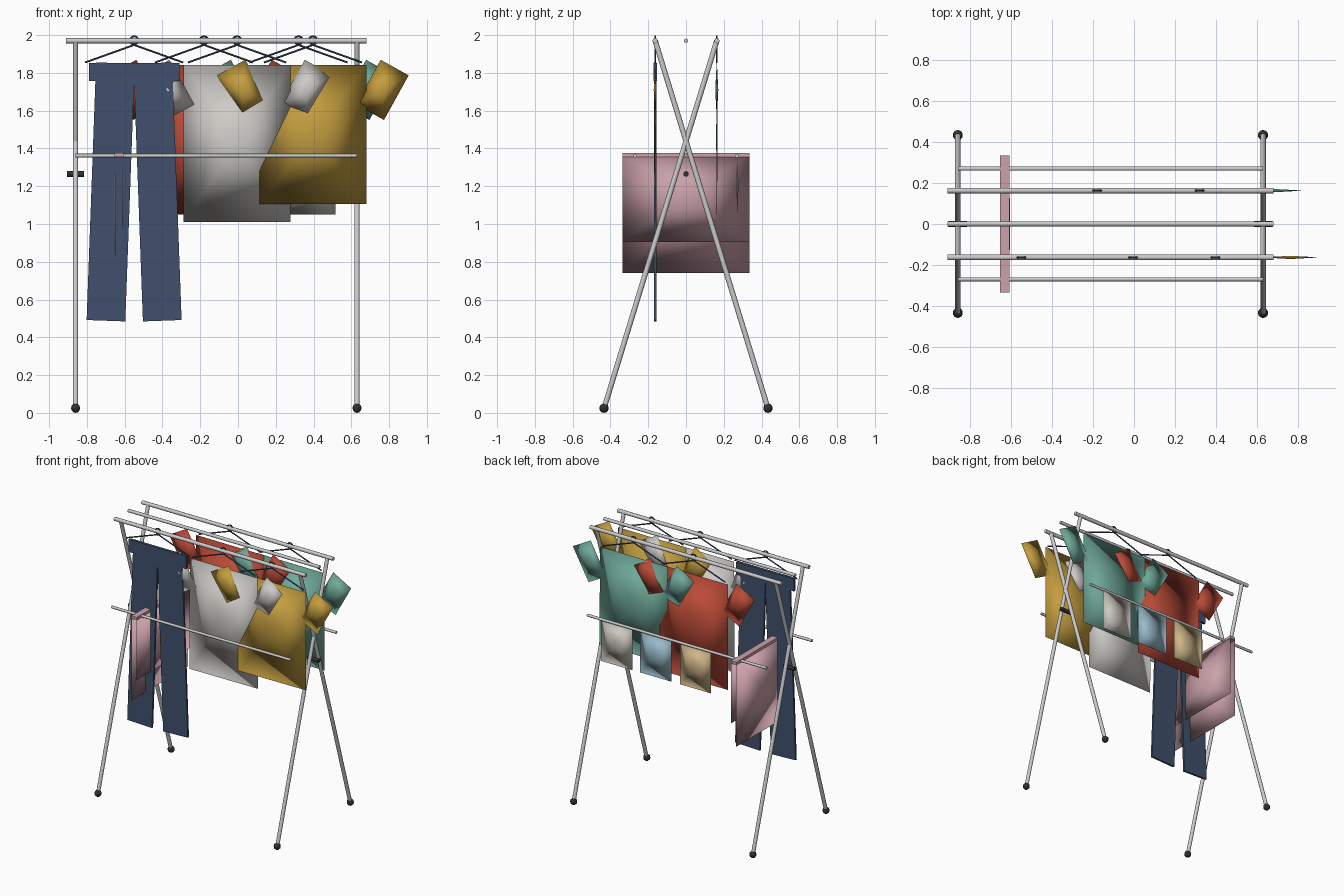
import bpy, bmesh, math
from mathutils import Vector, Matrix

if "Cube" in bpy.data.objects:
    bpy.data.objects.remove(bpy.data.objects["Cube"])

COLORS = {
    "navy": (0.05, 0.08, 0.15), "black": (0.03, 0.03, 0.03), "mustard": (0.55, 0.34, 0.05),
    "red": (0.50, 0.07, 0.04), "green": (0.16, 0.40, 0.32), "pink": (0.60, 0.36, 0.40),
    "pale": (0.62, 0.60, 0.57), "cream": (0.62, 0.58, 0.52), "blue": (0.32, 0.50, 0.60),
    "tan": (0.62, 0.47, 0.25),
}
mats = {}
for key, rgb in COLORS.items():
    mats[key] = bpy.data.materials.new(key)
    mats[key].diffuse_color = (*rgb, 1)


def finish(bm, name, color=None, smooth=None):
    bmesh.ops.recalc_face_normals(bm, faces=bm.faces)
    me = bpy.data.meshes.new(name)
    bm.to_mesh(me)
    bm.free()
    ob = bpy.data.objects.new(name, me)
    bpy.context.collection.objects.link(ob)
    if color:
        me.materials.append(mats[color])
    if smooth == "all":
        me.shade_smooth()
    elif smooth == "angle":
        bpy.ops.object.select_all(action='DESELECT')
        ob.select_set(True)
        bpy.context.view_layer.objects.active = ob
        bpy.ops.object.shade_smooth_by_angle(angle=math.radians(50))
    return ob


def tube(name, a, b, r, color=None, sides=10):
    a, b = Vector(a), Vector(b)
    bm = bmesh.new()
    m = Matrix.Translation((a + b) / 2) @ (b - a).to_track_quat('Z', 'Y').to_matrix().to_4x4()
    bmesh.ops.create_cone(bm, cap_ends=True, segments=sides, radius1=r, radius2=r,
                          depth=(b - a).length, matrix=m)
    return finish(bm, name, color, "angle")


def box(name, center, size, color, tilt=0):
    bm = bmesh.new()
    m = Matrix.Translation(center) @ Matrix.Rotation(tilt, 4, 'Y') @ Matrix.Diagonal((*size, 1))
    bmesh.ops.create_cube(bm, size=1, matrix=m)
    return finish(bm, name, color)


def cloth(name, center, w, h, puff, color, tilt=0, turn=0, twist=0):
    """Thin padded panel: four sharp corners around a front and a back peak."""
    bm = bmesh.new()
    rim = [bm.verts.new((sx * w / 2, -twist * sx * sz, sz * h / 2))
           for sx, sz in ((-1, -1), (1, -1), (1, 1), (-1, 1))]
    for y in (-puff, puff):
        peak = bm.verts.new((0, y, 0))
        for i in range(4):
            bm.faces.new((rim[i], rim[(i + 1) % 4], peak))
    bm.transform(Matrix.Translation(center) @ Matrix.Rotation(turn, 4, 'Z')
                 @ Matrix.Rotation(tilt, 4, 'Y'))
    return finish(bm, name, color, "all")


def hanger(name, x, y):
    # Ring over the rail and two sloping arms
    bpy.ops.mesh.primitive_torus_add(major_segments=12, minor_segments=6, major_radius=0.022,
                                     minor_radius=0.005, location=(x, y, 1.972),
                                     rotation=(math.pi / 2, 0, 0))
    ring = bpy.context.object
    ring.name = name + "_hook"
    ring.data.materials.append(mats["navy"])
    for s, side in ((-1, "left"), (1, "right")):
        tube(f"{name}_{side}_arm", (x, y, 1.948), (x + s * 0.26, y, 1.855), 0.005, "navy", 6)


def shirt(name, x, y, bottom, color):
    hanger(name + "_hanger", x, y)
    top = 1.843
    cloth(name + "_body", (x, y, (top + bottom) / 2), 0.566, top - bottom, 0.003, color, twist=0.002)
    for s, side in ((-1, "left"), (1, "right")):
        cloth(f"{name}_{side}_sleeve", (x + s * 0.367, y, 1.71), 0.17, 0.27, 0.008, color,
              tilt=s * math.radians(29))


# Crossed end legs, feet and pivots
for x, end in ((-0.86, "left"), (0.63, "right")):
    for s, side in ((-1, "front"), (1, "back")):
        tube(f"{end}_{side}_leg", (x, s * 0.432, 0.03), (x, -s * 0.163, 1.97), 0.014)
        bm = bmesh.new()
        bmesh.ops.create_uvsphere(bm, u_segments=10, v_segments=6, radius=0.025,
                                  matrix=Matrix.Translation((x, s * 0.434, 0.025)))
        finish(bm, f"{end}_{side}_foot", "black", "all")
    tube(f"{end}_pivot", (x - 0.045, 0, 1.265), (x + 0.045, 0, 1.265), 0.015, "black")

# Hanging rails
for y, side, r in ((-0.163, "front", 0.014), (0, "middle", 0.012), (0.163, "back", 0.014)):
    tube(f"{side}_top_rail", (-0.91, y, 1.97), (0.68, y, 1.97), r)
for y, side in ((-0.27, "front"), (0.27, "back")):
    tube(f"{side}_lower_rail", (-0.86, y, 1.362), (0.63, y, 1.362), 0.01)

# Trousers
hanger("trouser_hanger", -0.55, -0.163)
box("trouser_waistband", (-0.55, -0.163, 1.805), (0.48, 0.02, 0.095), "navy")
for s, side in ((-1, "left"), (1, "right")):
    box(f"trouser_{side}_leg", (-0.55 + s * 0.124, -0.163, 1.17), (0.205, 0.015, 1.365), "navy",
        tilt=-s * math.radians(2.1))

# Shirts on the front and back rails
shirt("pale_shirt", -0.005, -0.163, 1.01, "pale")
shirt("mustard_shirt", 0.397, -0.163, 1.105, "mustard")
shirt("red_shirt", -0.18, 0.163, 1.05, "red")
shirt("green_shirt", 0.32, 0.163, 1.11, "green")

# Towel folded over both lower rails
box("towel_fold", (-0.63, 0, 1.365), (0.046, 0.67, 0.02), "pink")
for x, bottom, side in ((-0.651, 0.74, "outer"), (-0.609, 0.905, "inner")):
    cloth(f"towel_{side}_panel", (x, 0, (1.37 + bottom) / 2), 0.67, 1.37 - bottom, 0.004, "pink",
          turn=math.pi / 2)

# Small cloths on the back lower rail
for x, color in ((-0.27, "tan"), (0.06, "blue"), (0.385, "cream")):
    cloth(f"{color}_small_cloth", (x, 0.272, 1.207), 0.26, 0.315, 0.006, color)

for m in bpy.data.materials:
    if m.users and not m.is_grease_pencil:
        m.use_nodes = True
        m.node_tree.nodes["Principled BSDF"].inputs["Base Color"].default_value = m.diffuse_color
